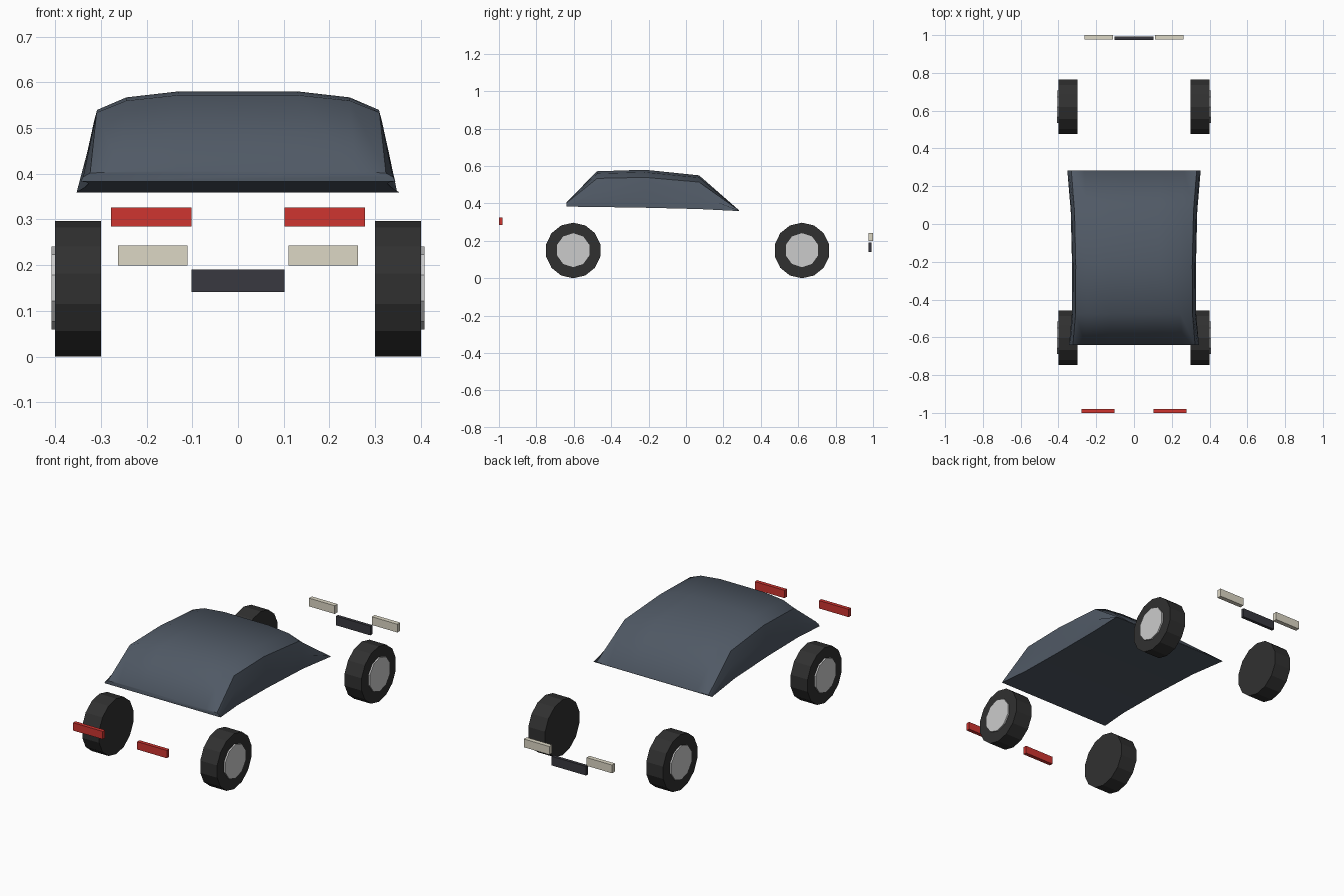
import bpy, bmesh, math

if "Cube" in bpy.data.objects:
    bpy.data.objects.remove(bpy.data.objects["Cube"])


def material(name, rgb):
    m = bpy.data.materials.new(name)
    m.diffuse_color = (*rgb, 1)
    m.use_nodes = True
    m.node_tree.nodes["Principled BSDF"].inputs["Base Color"].default_value = m.diffuse_color
    return m


GLASS = material("dark_glass", (0.08, 0.10, 0.13))
RUBBER = material("rubber", (0.03, 0.03, 0.03))
METAL = material("metal", (0.55, 0.55, 0.58))
RED = material("red_lens", (0.62, 0.035, 0.03))
CREAM = material("cream_lens", (0.72, 0.68, 0.56))
BLACK = material("dark_trim", (0.04, 0.04, 0.05))


def loft(name, rings, mat):
    """Skin closed rings of equal length and cap both ends."""
    bm = bmesh.new()
    rows = [[bm.verts.new(p) for p in ring] for ring in rings]
    n = len(rows[0])
    for a, b in zip(rows, rows[1:]):
        for i in range(n):
            j = (i + 1) % n
            bm.faces.new((a[i], a[j], b[j], b[i]))
    bm.faces.new(rows[0])
    bm.faces.new(rows[-1])
    bmesh.ops.recalc_face_normals(bm, faces=bm.faces)
    me = bpy.data.meshes.new(name)
    bm.to_mesh(me)
    bm.free()
    me.materials.append(mat)
    ob = bpy.data.objects.new(name, me)
    bpy.context.collection.objects.link(ob)
    return ob


def disc(name, x0, x1, y, z, r, sides, mat):
    """Cylinder along x with a corner pointing straight up."""
    angles = [2 * math.pi * i / sides for i in range(sides)]
    return loft(name, [[(x, y + r * math.sin(a), z + r * math.cos(a)) for a in angles]
                       for x in (x0, x1)], mat)


def box(name, x, y, z, mat):
    return loft(name, [[(x[0], yy, z[0]), (x[1], yy, z[0]), (x[1], yy, z[1]), (x[0], yy, z[1])]
                       for yy in y], mat)


# Cabin: one rounded half section scaled along y
half = [(1, 0), (0.985, 0.42), (0.94, 0.80), (0.745, 0.935), (0.395, 1)]
section = half + [(-u, v) for u, v in reversed(half)]
stations = [  # y, bottom, top, half width
    (-0.64, 0.383, 0.406, 0.344),
    (-0.475, 0.381, 0.572, 0.329),
    (-0.22, 0.377, 0.580, 0.328),
    (0.07, 0.370, 0.550, 0.335),
    (0.283, 0.359, 0.364, 0.353),
]
cabin = loft("cabin", [[(u * w, y, b + v * (t - b)) for u, v in section]
                       for y, b, t, w in stations], GLASS)
bpy.context.view_layer.objects.active = cabin
cabin.select_set(True)
bpy.ops.object.shade_smooth_by_angle(angle=math.radians(50))

# Wheels and lights on both sides
for side, s in (("left", -1), ("right", 1)):
    for end, y in (("front", -0.603), ("rear", 0.62)):
        disc(f"{end}_{side}_tyre", s * 0.30, s * 0.40, y, 0.1485, 0.1485, 14, RUBBER)
        disc(f"{end}_{side}_rim", s * 0.35, s * 0.408, y, 0.15, 0.091, 10, METAL)
    box(f"{side}_red_light", (s * 0.102, s * 0.278), (-1.0, -0.98), (0.284, 0.326), RED)
    box(f"{side}_cream_light", (s * 0.11, s * 0.262), (0.976, 1.0), (0.199, 0.243), CREAM)

# Grille between the cream lights
box("grille", (-0.102, 0.102), (0.975, 0.992), (0.141, 0.19), BLACK)
